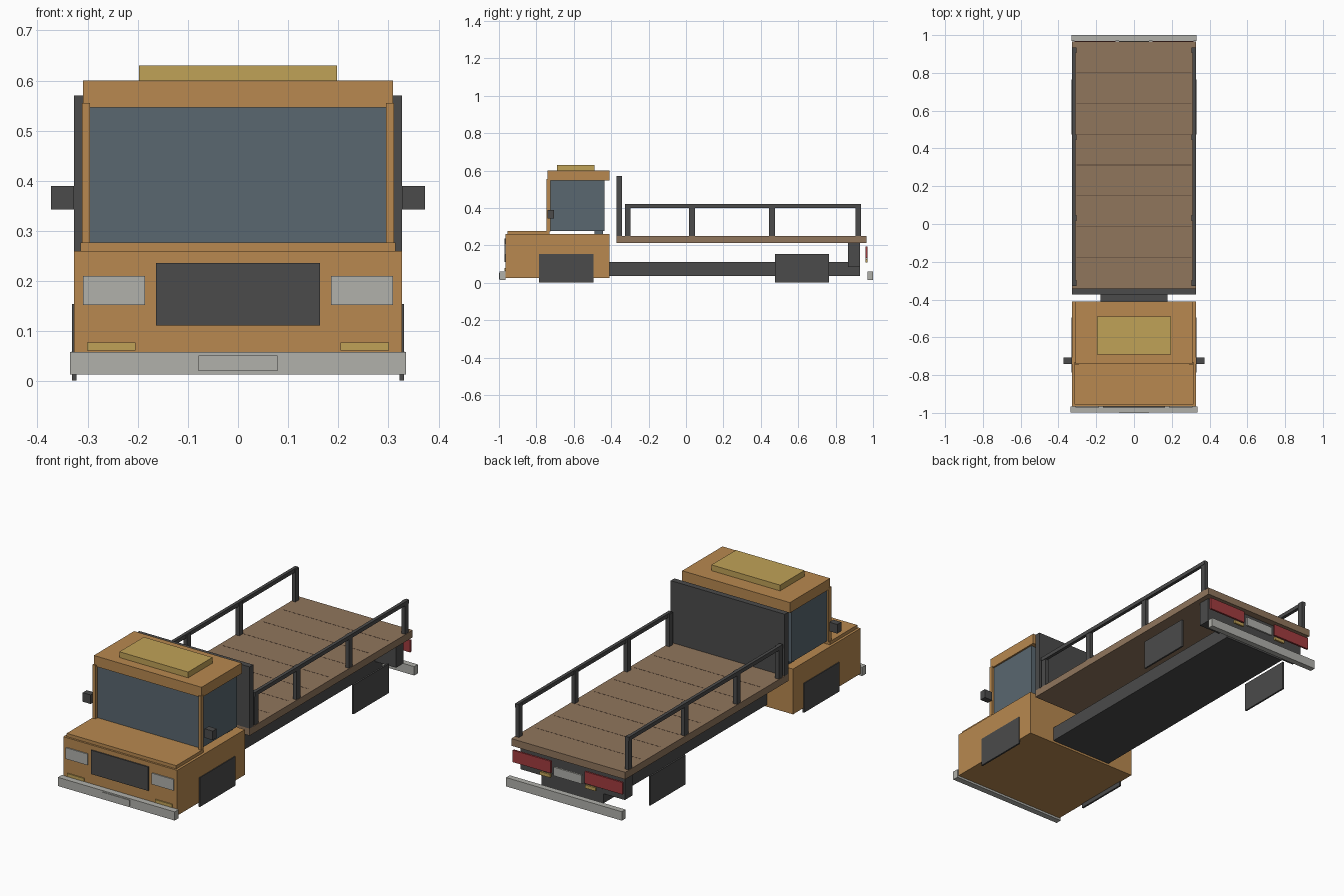
import bpy
import bmesh

cube = bpy.data.objects.get("Cube")
if cube:
    bpy.data.objects.remove(cube, do_unlink=True)


def material(name, r, g, b):
    m = bpy.data.materials.new(name)
    m.use_nodes = True
    m.diffuse_color = (r, g, b, 1)
    m.node_tree.nodes["Principled BSDF"].inputs["Base Color"].default_value = (r, g, b, 1)
    return m


ORANGE = material("orange paint", 0.48, 0.25, 0.08)
DARK = material("dark grey metal", 0.07, 0.07, 0.07)
GLASS = material("blue grey glass", 0.1, 0.135, 0.16)
WOOD = material("brown wood", 0.28, 0.18, 0.108)
SEAM = material("dark brown seam", 0.09, 0.055, 0.035)
CHROME = material("light grey metal", 0.44, 0.44, 0.41)
AMBER = material("amber lamp", 0.53, 0.36, 0.096)
RED = material("red lamp", 0.36, 0.045, 0.05)


def box(name, mat, x, y, z):
    """Box from (low, high) ranges along each axis."""
    bm = bmesh.new()
    bmesh.ops.create_cube(bm, size=1)
    for v in bm.verts:
        for axis, (low, high) in enumerate((x, y, z)):
            v.co[axis] = high if v.co[axis] > 0 else low
    mesh = bpy.data.meshes.new(name)
    bm.to_mesh(mesh)
    bm.free()
    mesh.materials.append(mat)
    obj = bpy.data.objects.new(name, mesh)
    bpy.context.collection.objects.link(obj)
    return obj


def wide(name, mat, half, y, z):
    """Box centred on x = 0."""
    return box(name, mat, (-half, half), y, z)


def pair(name, mat, x, y, z):
    """Mirrored boxes on both sides."""
    box("left_" + name, mat, x, y, z)
    box("right_" + name, mat, (-x[1], -x[0]), y, z)


# Cab
wide("cab_body", ORANGE, 0.327, (-0.965, -0.41), (0.025, 0.26))
wide("hood", ORANGE, 0.314, (-0.955, -0.73), (0.26, 0.277))
wide("cab_glass", GLASS, 0.3, (-0.73, -0.435), (0.277, 0.546))
wide("cab_mount", GLASS, 0.28, (-0.49, -0.445), (0.26, 0.277))
wide("roof", ORANGE, 0.309, (-0.74, -0.41), (0.546, 0.6))
pair("windscreen_pillar", ORANGE, (0.295, 0.311), (-0.747, -0.725), (0.275, 0.555))
wide("roof_lamp", AMBER, 0.197, (-0.69, -0.49), (0.6, 0.63))
pair("mirror", DARK, (0.327, 0.373), (-0.74, -0.707), (0.343, 0.39))

# Front fittings
FACE = (-0.971, -0.964)
wide("grille", DARK, 0.164, FACE, (0.112, 0.236))
pair("headlight", CHROME, (0.185, 0.309), FACE, (0.152, 0.21))
pair("front_indicator", AMBER, (0.204, 0.301), FACE, (0.062, 0.078))
wide("front_bumper", CHROME, 0.335, (-0.997, -0.965), (0.014, 0.059))
wide("front_plate", CHROME, 0.079, (-1.0, -0.996), (0.021, 0.052))

# Chassis and wheel panels
wide("chassis", DARK, 0.178, (-0.41, 0.93), (0.036, 0.11))
wide("rear_crossbar", DARK, 0.3, (0.867, 0.929), (0.085, 0.214))
for name, y in (("front_wheel_panel", (-0.785, -0.495)), ("rear_wheel_panel", (0.475, 0.765))):
    pair(name, DARK, (0.322, 0.331), y, (0.002, 0.154))

# Cargo bed with plank seams
wide("deck", WOOD, 0.327, (-0.372, 0.965), (0.213, 0.25))
planks = 8
for i in range(1, planks):
    y = -0.34 + 1.305 * i / planks
    wide("plank_seam", SEAM, 0.305, (y - 0.0015, y + 0.0015), (0.2495, 0.2505))
wide("headboard", DARK, 0.327, (-0.372, -0.342), (0.25, 0.57))

# Side rails
for y in (-0.312, 0.032, 0.46, 0.92):
    pair("rail_post", DARK, (0.304, 0.325), (y - 0.015, y + 0.015), (0.25, 0.418))
pair("side_rail", DARK, (0.31, 0.327), (-0.327, 0.935), (0.4, 0.42))

# Rear fittings
TAIL = (0.96, 0.97)
pair("tail_light", RED, (0.097, 0.315), TAIL, (0.133, 0.195))
pair("rear_indicator", AMBER, (0.1, 0.16), TAIL, (0.109, 0.126))
wide("rear_plate", CHROME, 0.08, TAIL, (0.125, 0.17))
wide("rear_bumper", CHROME, 0.332, (0.97, 1.0), (0.014, 0.06))
